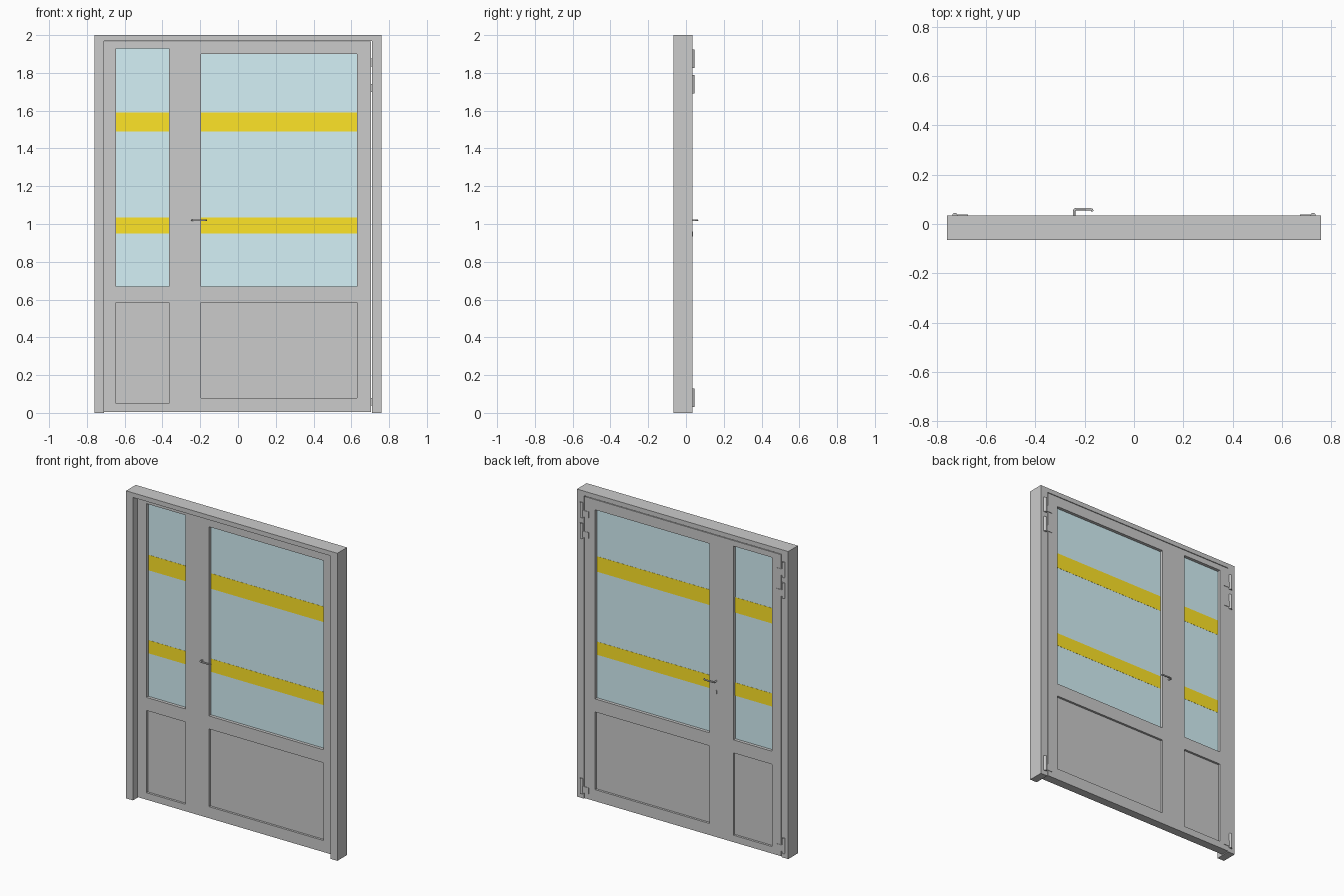
import bpy, bmesh, math
from mathutils import Vector, Matrix

if "Cube" in bpy.data.objects:
    bpy.data.objects.remove(bpy.data.objects["Cube"])


def material(name, color):
    m = bpy.data.materials.new(name)
    m.diffuse_color = (*color, 1)
    m.use_nodes = True
    m.node_tree.nodes["Principled BSDF"].inputs["Base Color"].default_value = m.diffuse_color
    return m


GLASS = material("glass_blue", (0.66, 0.88, 0.93))
YELLOW = material("strip_yellow", (1.0, 0.78, 0.02))


def curve_to_mesh(name, cu):
    tmp = bpy.data.objects.new(name + "_curve", cu)
    bpy.context.collection.objects.link(tmp)
    dg = bpy.context.evaluated_depsgraph_get()
    me = bpy.data.meshes.new_from_object(tmp.evaluated_get(dg))
    bpy.data.objects.remove(tmp)
    me.name = name
    ob = bpy.data.objects.new(name, me)
    bpy.context.collection.objects.link(ob)
    return ob


def plate(name, loops, y0, y1):
    """Flat x-z outline (later loops are holes) extruded from y0 to y1."""
    cu = bpy.data.curves.new(name, 'CURVE')
    cu.dimensions, cu.fill_mode = '2D', 'BOTH'
    cu.extrude = (y1 - y0) / 2
    for pts in loops:
        sp = cu.splines.new('POLY')
        sp.points.add(len(pts) - 1)
        for p, (x, z) in zip(sp.points, pts):
            p.co = (x, z, 0, 1)
        sp.use_cyclic_u = True
    ob = curve_to_mesh(name, cu)
    ob.data.transform(Matrix.Translation((0, (y0 + y1) / 2, 0))
                      @ Matrix.Rotation(math.pi / 2, 4, 'X'))
    bm = bmesh.new()
    bm.from_mesh(ob.data)
    bmesh.ops.remove_doubles(bm, verts=bm.verts, dist=1e-5)
    bmesh.ops.recalc_face_normals(bm, faces=bm.faces)
    bm.to_mesh(ob.data)
    bm.free()
    ob.data.shade_flat()
    return ob


def rect(x0, x1, z0, z1):
    return [(x0, z0), (x1, z0), (x1, z1), (x0, z1)]


def box(name, x0, x1, y0, y1, z0, z1, mat=None):
    bm = bmesh.new()
    bmesh.ops.create_cube(bm, size=1)
    for v in bm.verts:
        v.co = Vector(((x0 + x1) / 2 + v.co.x * (x1 - x0),
                       (y0 + y1) / 2 + v.co.y * (y1 - y0),
                       (z0 + z1) / 2 + v.co.z * (z1 - z0)))
    me = bpy.data.meshes.new(name)
    bm.to_mesh(me)
    bm.free()
    if mat:
        me.materials.append(mat)
    ob = bpy.data.objects.new(name, me)
    bpy.context.collection.objects.link(ob)
    return ob


def smooth(ob):
    bpy.ops.object.select_all(action='DESELECT')
    ob.select_set(True)
    bpy.context.view_layer.objects.active = ob
    bpy.ops.object.shade_smooth_by_angle(angle=math.radians(40))


BACK, LEAF_FRONT = 0.035, -0.02

# Door frame: two jambs and a head
plate("door_frame", [[(-0.76, 0), (-0.71, 0), (-0.71, 1.97), (0.71, 1.97),
                      (0.71, 0), (0.76, 0), (0.76, 2), (-0.76, 2)]], -0.065, BACK)

# Two leaves, each with glazing above and a solid panel below
leaves = {
    "side_leaf": (-0.709, -0.28, -0.645, -0.365, 0.05, 1.93),
    "main_leaf": (-0.28, 0.704, -0.195, 0.63, 0.08, 1.90),
}
for name, (x0, x1, a, b, low, high) in leaves.items():
    plate(name, [rect(x0, x1, 0.005, 1.966), rect(a, b, 0.67, high),
                 rect(a, b, low, 0.585)], LEAF_FRONT, BACK)
    box(name + "_glass", a, b, 0.0, 0.015, 0.67, high, GLASS)
    box(name + "_lower_panel", a, b, -0.006, 0.021, low, 0.585)
    # Yellow visibility strips on the glass
    for i, (z0, z1) in enumerate([(0.95, 1.035), (1.49, 1.59)]):
        box(f"{name}_strip_{i}", a, b, -0.001, 0.016, z0, z1, YELLOW)

# Hinges on the back, along both jambs
for side, s in (("left", -1), ("right", 1)):
    for i, z in enumerate((0.08, 1.74, 1.875)):
        bpy.ops.mesh.primitive_cylinder_add(vertices=16, radius=0.011, depth=0.1,
                                            location=(s * 0.727, 0.034, z))
        barrel = bpy.context.object
        barrel.name = f"hinge_barrel_{side}_{i}"
        smooth(barrel)
        xs = sorted((s * 0.675, s * 0.727))
        box(f"hinge_plate_{side}_{i}", *xs, 0.033, 0.038, z - 0.04, z)

# Lever handles and keyholes on both faces
for side, face, d in (("back", BACK, 1), ("front", LEAF_FRONT, -1)):
    cu = bpy.data.curves.new("lever", 'CURVE')
    cu.dimensions, cu.bevel_depth, cu.bevel_resolution = '3D', 0.005, 3
    cu.use_fill_caps = True
    path = [(-0.243, -0.004), (-0.243, 0.018), (-0.241, 0.023), (-0.236, 0.025),
            (-0.177, 0.025), (-0.171, 0.023), (-0.168, 0.016)]
    sp = cu.splines.new('POLY')
    sp.points.add(len(path) - 1)
    for p, (x, y) in zip(sp.points, path):
        p.co = (x, face + d * y, 1.02, 1)
    smooth(curve_to_mesh(f"lever_handle_{side}", cu))
    ys = sorted((face - d * 0.002, face + d * 0.002))
    box(f"keyhole_{side}", -0.246, -0.240, *ys, 0.935, 0.96)
